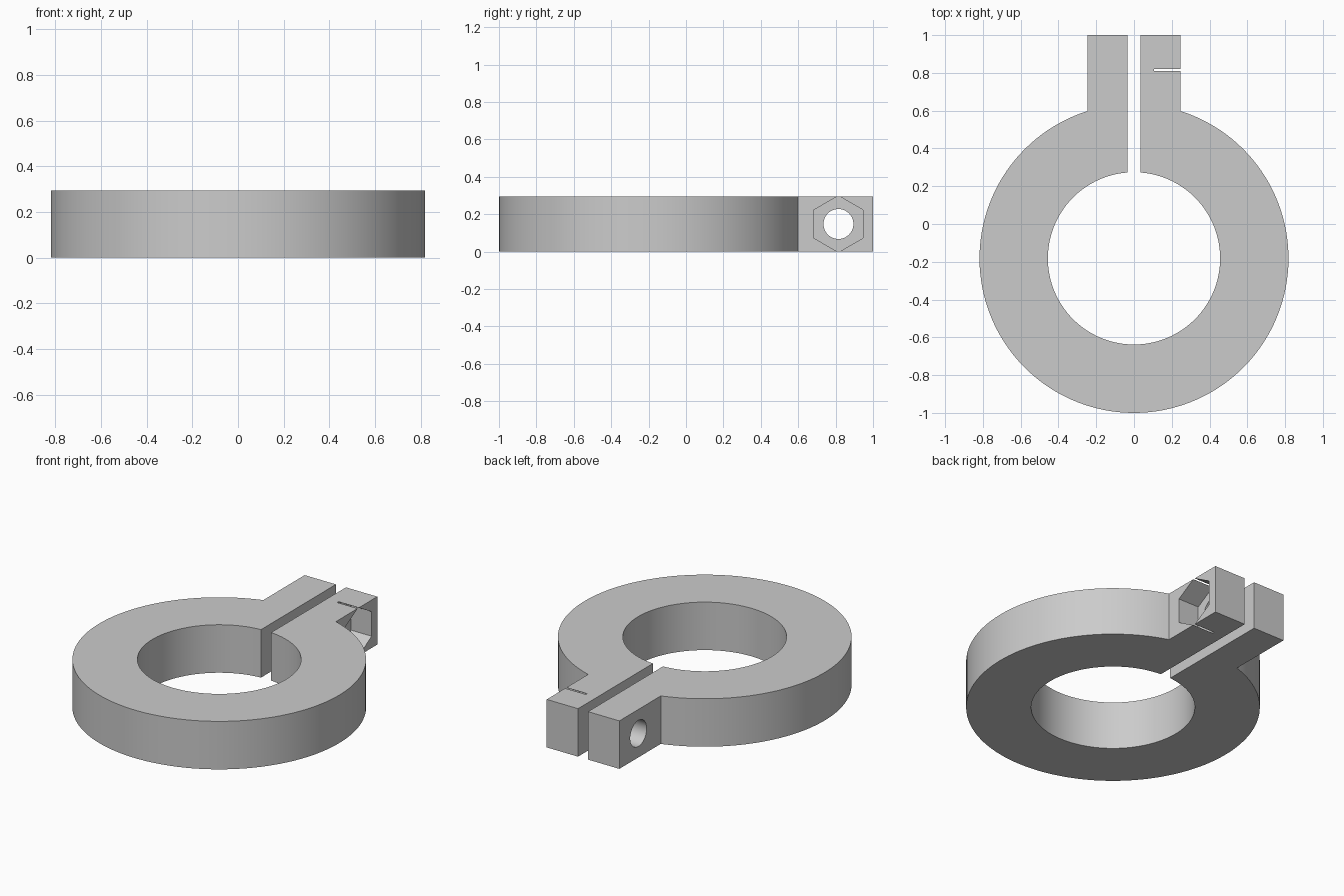
import bpy, bmesh
from math import pi, sin, cos, asin, sqrt
from mathutils import Matrix

cube = bpy.data.objects.get("Cube")
if cube:
    bpy.data.objects.remove(cube, do_unlink=True)

CENTRE_Y = -0.182
OUTER, INNER = 0.818, 0.456
HEIGHT = 0.295
LUG_X, GAP_X, LUG_Y = 0.247, 0.034, 1.0
BOLT_Y, BOLT_Z = 0.815, HEIGHT / 2

grey = bpy.data.materials.new("plain_grey")
grey.use_nodes = True
grey.diffuse_color = (0.6, 0.6, 0.6, 1)
grey.node_tree.nodes["Principled BSDF"].inputs["Base Color"].default_value = (0.6, 0.6, 0.6, 1)


def make_object(name, bm):
    bmesh.ops.recalc_face_normals(bm, faces=bm.faces[:])
    mesh = bpy.data.meshes.new(name)
    bm.to_mesh(mesh)
    bm.free()
    mesh.materials.append(grey)
    obj = bpy.data.objects.new(name, mesh)
    bpy.context.collection.objects.link(obj)
    return obj


def arc(radius, half_gap, steps):
    """Arc round the ring, clockwise from the +x side of the split to the -x side."""
    start = asin(half_gap / radius)
    sweep = 2 * (pi - start)
    angles = [start + sweep * i / steps for i in range(steps + 1)]
    return [(radius * sin(a), CENTRE_Y + radius * cos(a)) for a in angles]


def bolt_cutter(name, radius, sides, x0, x1):
    """Prism along x through the bolt axis, with a corner pointing up."""
    bm = bmesh.new()
    place = Matrix.Translation(((x0 + x1) / 2, BOLT_Y, BOLT_Z)) @ Matrix.Rotation(pi / 2, 4, 'Y')
    bmesh.ops.create_cone(bm, cap_ends=True, segments=sides, radius1=radius,
                          radius2=radius, depth=x1 - x0, matrix=place)
    # create_cone starts at a corner on one axis; make sure a corner faces +z
    top = max(v.co.z for v in bm.verts)
    if top < BOLT_Z + radius * 0.999:
        bmesh.ops.rotate(bm, verts=bm.verts[:], cent=(0, BOLT_Y, BOLT_Z),
                         matrix=Matrix.Rotation(pi / sides, 3, 'X'))
    cutter = make_object(name, bm)
    cutter.hide_render = True
    return cutter


# Split ring and both clamp lugs as one extruded outline
outline = [(GAP_X, LUG_Y), (LUG_X, LUG_Y)]
outline += arc(OUTER, LUG_X, 120)
outline += [(-LUG_X, LUG_Y), (-GAP_X, LUG_Y)]
outline += reversed(arc(INNER, GAP_X, 96))
bm = bmesh.new()
base = bm.faces.new([bm.verts.new((x, y, 0)) for x, y in outline])
extruded = bmesh.ops.extrude_face_region(bm, geom=[base], use_keep_orig=True)
top_verts = [g for g in extruded["geom"] if isinstance(g, bmesh.types.BMVert)]
bmesh.ops.translate(bm, verts=top_verts, vec=(0, 0, HEIGHT))
clamp = make_object("clamp_ring", bm)

# Bolt hole through both lugs, and hexagonal nut pocket in the +x lug
cutters = [bolt_cutter("bolt_hole_cutter", 0.08, 48, -0.4, 0.4),
           bolt_cutter("nut_pocket_cutter", 0.151, 6, 0.107, 0.4)]
bpy.context.view_layer.objects.active = clamp
for cutter in cutters:
    cut = clamp.modifiers.new(cutter.name, 'BOOLEAN')
    cut.operation = 'DIFFERENCE'
    cut.solver = 'EXACT'
    cut.object = cutter
    bpy.ops.object.modifier_apply(modifier=cut.name)
    bpy.data.objects.remove(cutter, do_unlink=True)

# Smooth round walls with crisp edges
bpy.ops.object.select_all(action='DESELECT')
clamp.select_set(True)
bpy.ops.object.shade_smooth_by_angle(angle=pi / 8)
